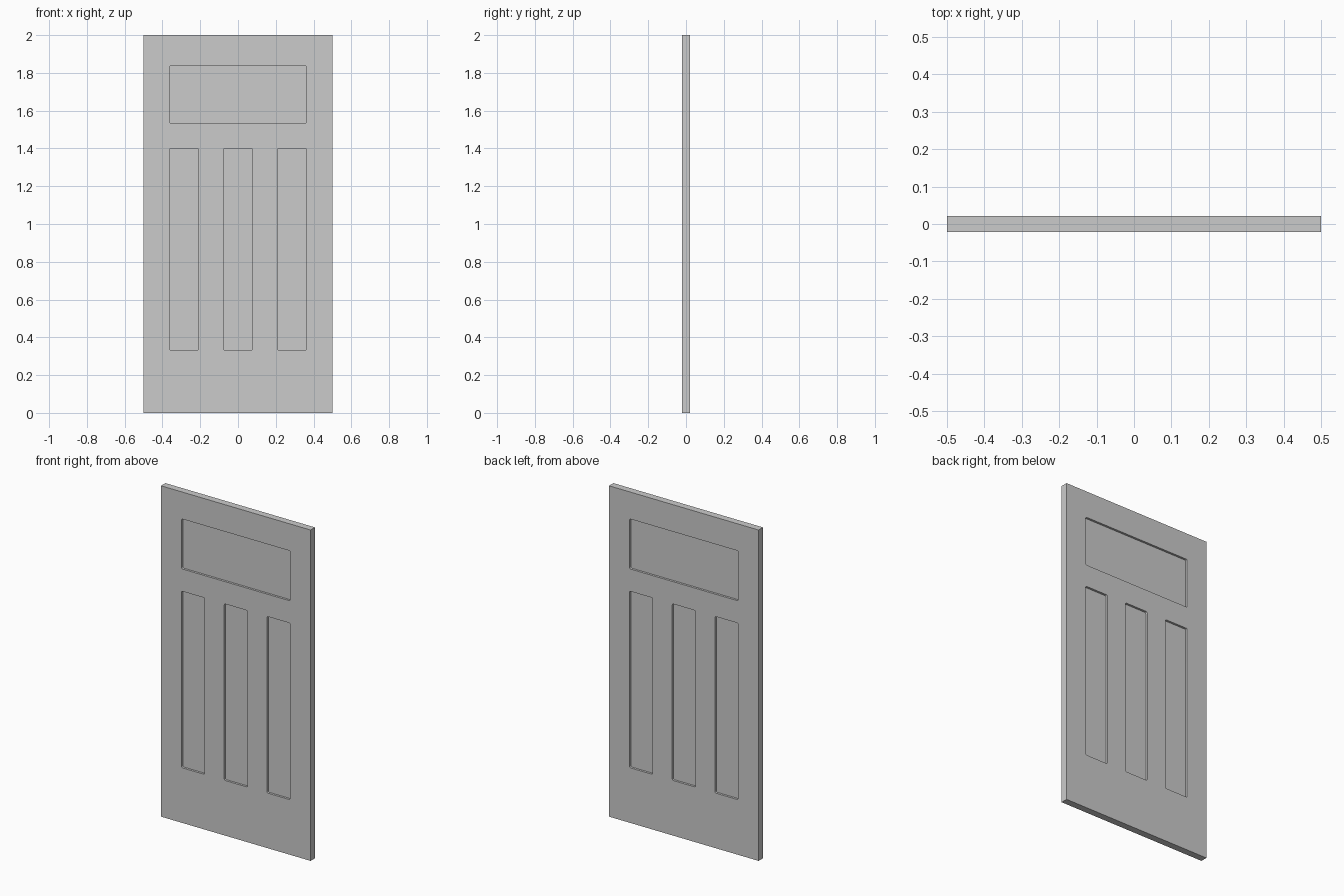
import bpy, bmesh
from math import sin, cos, pi

if "Cube" in bpy.data.objects:
    bpy.data.objects.remove(bpy.data.objects["Cube"])

W, H, T = 1.0, 2.0, 0.042      # door width, height, thickness
DEPTH, R = 0.013, 0.008        # recess depth, recess corner radius


def new_object(name, bm):
    bmesh.ops.recalc_face_normals(bm, faces=bm.faces)
    mesh = bpy.data.meshes.new(name)
    bm.to_mesh(mesh)
    bm.free()
    ob = bpy.data.objects.new(name, mesh)
    bpy.context.collection.objects.link(ob)
    return ob


def add_prism(bm, x0, x1, z0, z1, y0, y1, r=0.0, seg=4):
    """Rectangle in XZ with optional rounded corners, extruded along y."""
    pts = []
    corners = [(x1 - r, z1 - r), (x0 + r, z1 - r), (x0 + r, z0 + r), (x1 - r, z0 + r)]
    for i, (cx, cz) in enumerate(corners):
        steps = [i * pi / 2 + k * pi / 2 / seg for k in range(seg + 1)] if r else [0]
        pts += [(cx + r * cos(a), cz + r * sin(a)) for a in steps]
    face = bm.faces.new([bm.verts.new((x, y0, z)) for x, z in pts])
    ext = bmesh.ops.extrude_face_region(bm, geom=[face])["geom"]
    verts = [v for v in ext if isinstance(v, bmesh.types.BMVert)]
    bmesh.ops.translate(bm, verts=verts, vec=(0, y1 - y0, 0))


# Door slab
bm = bmesh.new()
add_prism(bm, -W / 2, W / 2, 0, H, -T / 2, T / 2)
door = new_object("door", bm)

# Recess cutters: one wide top panel, three tall lower panels, on both faces
recesses = [(-0.363, 0.363, 1.535, 1.837)]
recesses += [(cx - 0.0775, cx + 0.0775, 0.333, 1.40) for cx in (-0.2855, 0, 0.2855)]
bm = bmesh.new()
for side in (-1, 1):
    for x0, x1, z0, z1 in recesses:
        add_prism(bm, x0, x1, z0, z1, side * (T / 2 - DEPTH), side * (T / 2 + 0.05), R)
cutter = new_object("panel_recess_cutter", bm)
cutter.hide_render = True

# Cut the recesses, then drop the helper
mod = door.modifiers.new("panel_recesses", "BOOLEAN")
mod.operation = "DIFFERENCE"
mod.solver = "EXACT"
mod.object = cutter
bpy.context.view_layer.objects.active = door
door.select_set(True)
bpy.ops.object.modifier_apply(modifier=mod.name)
bpy.data.objects.remove(cutter)
bpy.ops.object.shade_smooth_by_angle()
